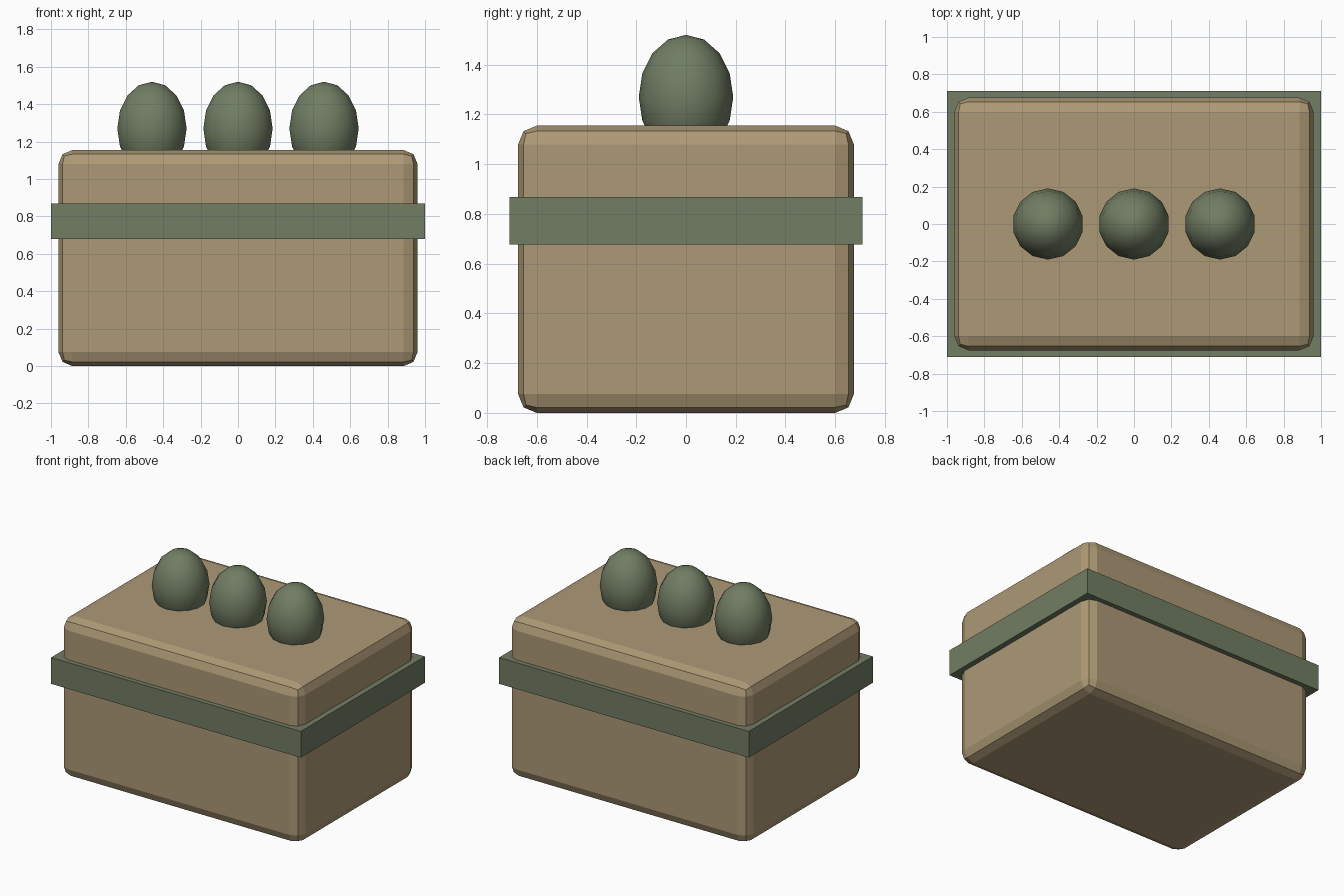
import bpy

if "Cube" in bpy.data.objects:
    bpy.data.objects.remove(bpy.data.objects["Cube"])

def material(name, color):
    m = bpy.data.materials.new(name)
    m.diffuse_color = (*color, 1)
    m.use_nodes = True
    m.node_tree.nodes["Principled BSDF"].inputs["Base Color"].default_value = m.diffuse_color
    return m

tan = material("tan", (0.42, 0.32, 0.18))
green = material("green", (0.165, 0.205, 0.125))

def box(name, size, z, mat):
    bpy.ops.mesh.primitive_cube_add(size=1, location=(0, 0, z))
    ob = bpy.context.object
    ob.name = name
    ob.scale = size
    bpy.ops.object.transform_apply(location=False, rotation=False, scale=True)
    ob.data.materials.append(mat)
    return ob

# Main block with softened edges
body = box("body", (1.92, 1.35, 1.155), 0.5775, tan)
bevel = body.modifiers.new("soft_edges", 'BEVEL')
bevel.width = 0.075
bevel.segments = 2

# Sharp-edged band around the body
box("band", (2.0, 1.42, 0.19), 0.773, green)

# Row of egg-shaped knobs sunk into the top
for i, x in enumerate((-0.46, 0, 0.46)):
    bpy.ops.mesh.primitive_uv_sphere_add(segments=14, ring_count=8, radius=1,
                                         location=(x, 0, 1.27))
    knob = bpy.context.object
    knob.name = f"knob_{i + 1}"
    knob.scale = (0.19, 0.19, 0.25)
    bpy.ops.object.transform_apply(location=False, rotation=False, scale=True)
    bpy.ops.object.shade_smooth()
    knob.data.materials.append(green)
